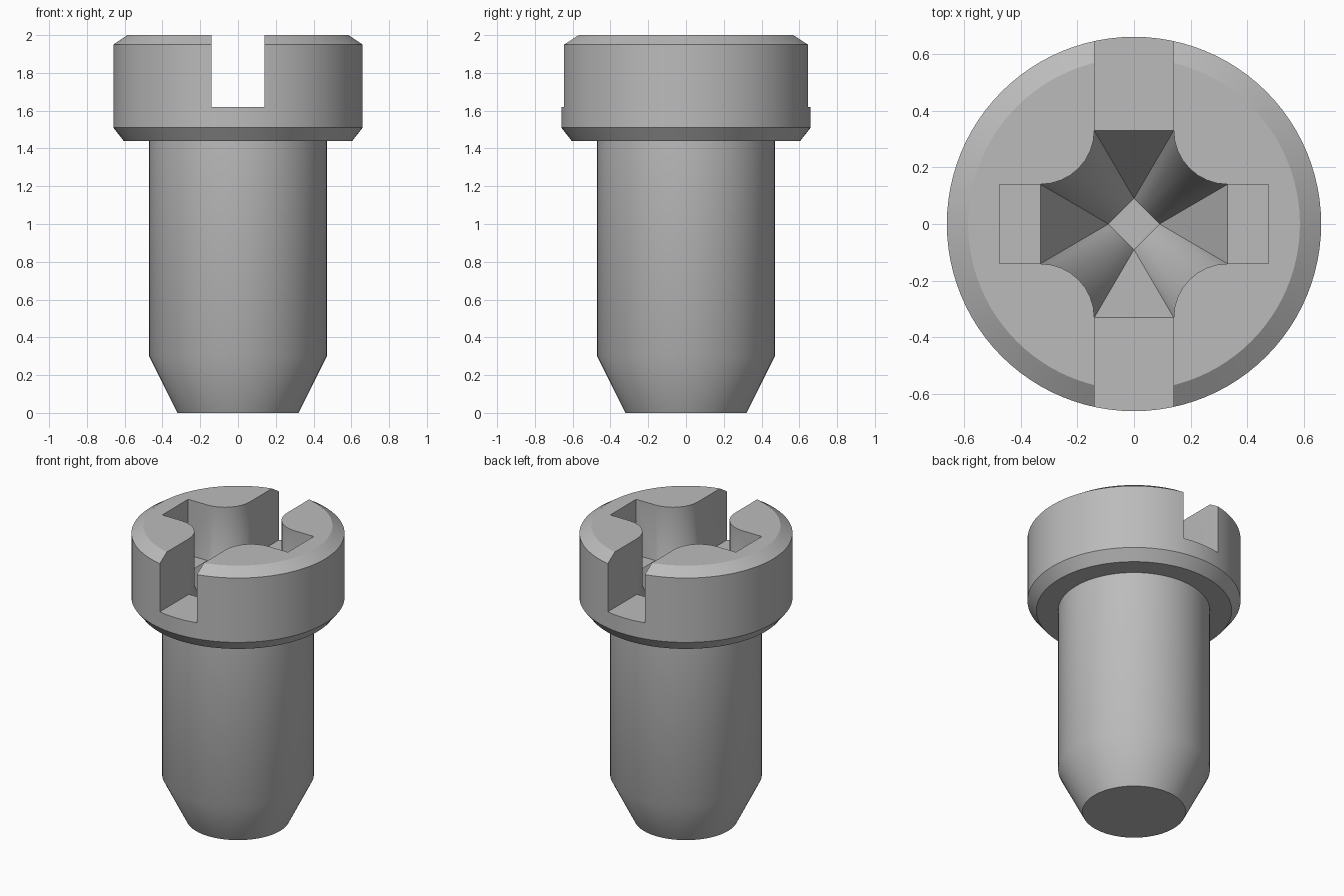
import bpy, bmesh
from math import sin, cos, pi, radians

cube = bpy.data.objects.get("Cube")
if cube:
    bpy.data.objects.remove(cube, do_unlink=True)

SEGMENTS = 96
SLOT_HALF, SLOT_FLOOR = 0.14, 1.62

steel = bpy.data.materials.new("plain steel grey")
steel.use_nodes = True
colour = (0.5, 0.5, 0.5, 1)
steel.diffuse_color = colour
steel.node_tree.nodes["Principled BSDF"].inputs["Base Color"].default_value = colour


def make_object(name, bm):
    bmesh.ops.remove_doubles(bm, verts=bm.verts, dist=1e-5)
    bmesh.ops.recalc_face_normals(bm, faces=bm.faces)
    mesh = bpy.data.meshes.new(name)
    bm.to_mesh(mesh)
    bm.free()
    obj = bpy.data.objects.new(name, mesh)
    obj.data.materials.append(steel)
    bpy.context.collection.objects.link(obj)
    return obj


def loft(name, rings):
    """Skin matching closed rings and cap both ends."""
    bm = bmesh.new()
    loops = [[bm.verts.new(p) for p in ring] for ring in rings]
    for a, b in zip(loops, loops[1:]):
        for i in range(len(a)):
            j = (i + 1) % len(a)
            bm.faces.new((a[i], a[j], b[j], b[i]))
    bm.faces.new(loops[0])
    bm.faces.new(loops[-1])
    return make_object(name, bm)


def circle(r, z):
    return [(r * cos(2 * pi * i / SEGMENTS), r * sin(2 * pi * i / SEGMENTS), z)
            for i in range(SEGMENTS)]


def box(name, hx, hy, z0, z1):
    return loft(name, [[(-hx, -hy, z), (hx, -hy, z), (hx, hy, z), (-hx, hy, z)]
                       for z in (z0, z1)])


def quarter_turns(points, z):
    ring = []
    for k in range(4):
        c, s = (1, 0, -1, 0)[k], (0, 1, 0, -1)[k]
        ring += [(x * c - y * s, x * s + y * c, z) for x, y in points]
    return ring


# Turned body: tapered tip, shank and chamfered head
profile = [(0.32, 0), (0.47, 0.3), (0.47, 1.44), (0.605, 1.44),
           (0.66, 1.51), (0.66, 1.95), (0.585, 2)]
screw = loft("screw_body", [circle(r, z) for r, z in profile])

# Through slot and shorter cross pocket
slot = box("slot_cutter", SLOT_HALF, 1, SLOT_FLOOR, 2.2)
pocket = box("pocket_cutter", 0.475, SLOT_HALF, SLOT_FLOOR, 2.2)

# Cross recess: rounded inner corners above, tapering to a small diamond floor
STEPS, REACH, FLOOR = 8, 0.33, 0.09
radius = REACH - SLOT_HALF
corner, diamond = [], []
for i in range(STEPS + 1):
    t = i / STEPS
    a = pi / 2 * t
    corner.append((REACH - radius * sin(a), REACH - radius * cos(a)))
    diamond.append((FLOOR * (1 - t), FLOOR * t))
recess = loft("recess_cutter", [quarter_turns(corner, 2.2),
                                quarter_turns(corner, SLOT_FLOOR),
                                quarter_turns(diamond, 1.2)])

# Cut the head, then drop the cutters
bpy.context.view_layer.objects.active = screw
for cutter in (slot, pocket, recess):
    cutter.hide_render = True
    mod = screw.modifiers.new(cutter.name, "BOOLEAN")
    mod.operation, mod.solver, mod.object = "DIFFERENCE", "EXACT", cutter
    bpy.ops.object.modifier_apply(modifier=mod.name)
    bpy.data.objects.remove(cutter, do_unlink=True)

# Smooth round surfaces, crisp edges
bpy.ops.object.select_all(action="DESELECT")
screw.select_set(True)
bpy.ops.object.shade_smooth_by_angle(angle=radians(30))
